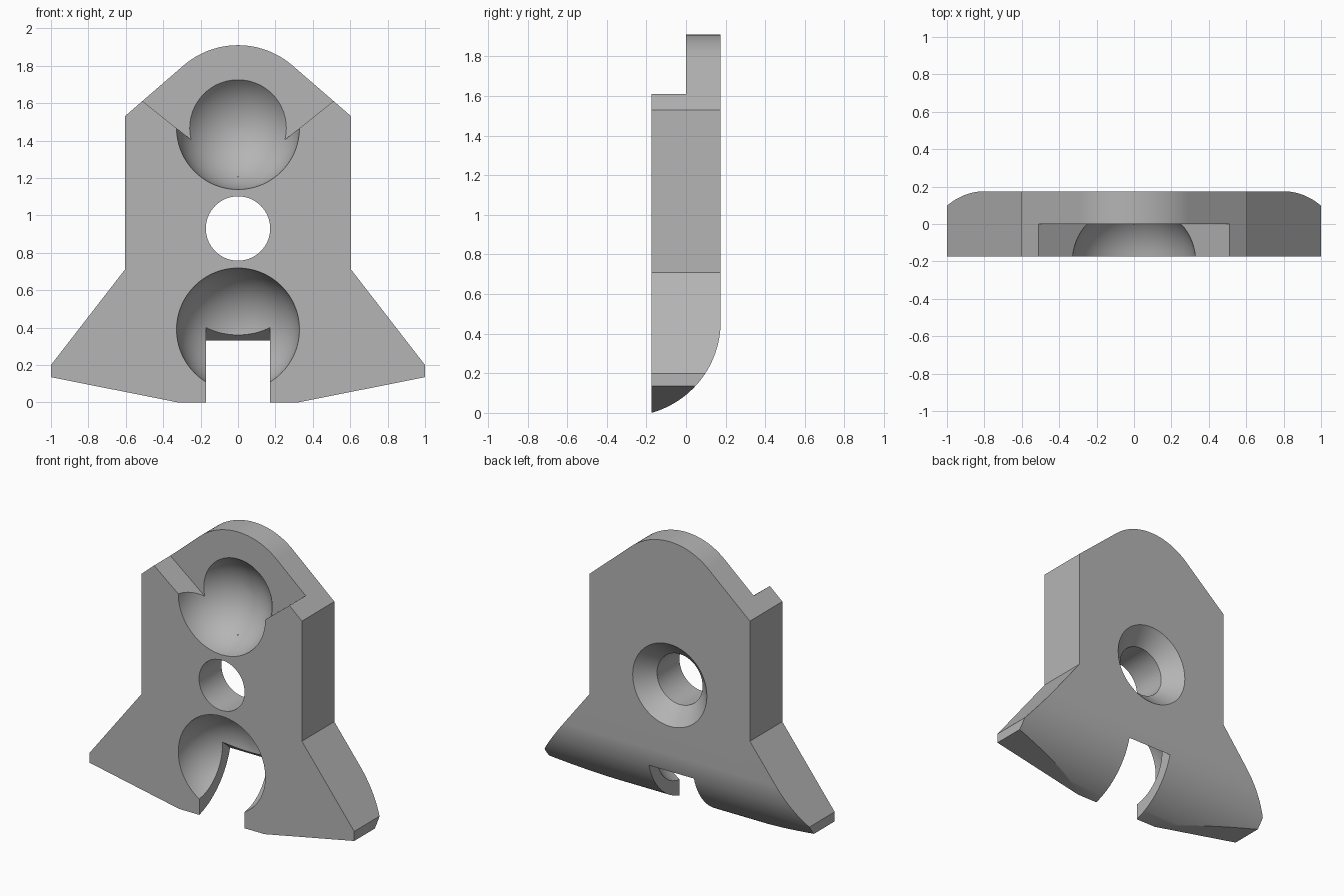
import bpy, bmesh, math
from mathutils import Matrix

if "Cube" in bpy.data.objects:
    bpy.data.objects.remove(bpy.data.objects["Cube"], do_unlink=True)

HALF = 0.175          # half thickness of the plate
BALL_R, BALL_Y = 0.33, -0.205

grey = bpy.data.materials.new("plain grey")
grey.use_nodes = True
grey.diffuse_color = (0.46, 0.46, 0.46, 1)
grey.node_tree.nodes["Principled BSDF"].inputs["Base Color"].default_value = grey.diffuse_color


def finish(name, bm):
    bmesh.ops.recalc_face_normals(bm, faces=bm.faces)
    mesh = bpy.data.meshes.new(name)
    bm.to_mesh(mesh)
    bm.free()
    mesh.materials.append(grey)
    ob = bpy.data.objects.new(name, mesh)
    bpy.context.collection.objects.link(ob)
    return ob


def prism(name, points, start, end, axis):
    """Extrude a 2D outline: axis 'y' takes (x, z) points, axis 'x' takes (y, z)."""
    bm = bmesh.new()
    place = (lambda a, b: (a, start, b)) if axis == "y" else (lambda a, b: (start, a, b))
    face = bm.faces.new([bm.verts.new(place(a, b)) for a, b in points])
    new = bmesh.ops.extrude_face_region(bm, geom=[face])["geom"]
    d = end - start
    bmesh.ops.translate(bm, vec=(0, d, 0) if axis == "y" else (d, 0, 0),
                        verts=[v for v in new if isinstance(v, bmesh.types.BMVert)])
    return finish(name, bm)


def ball(name, z):
    bm = bmesh.new()
    bmesh.ops.create_uvsphere(bm, u_segments=72, v_segments=36, radius=BALL_R,
                              matrix=Matrix.Translation((0, BALL_Y, z)) @ Matrix.Rotation(math.pi / 2, 4, "X"))
    return finish(name, bm)


def lathe(name, profile, z, steps=64):
    """Spin a (radius, y) profile around the y direction at height z."""
    bm = bmesh.new()
    rings = [[bm.verts.new((r * math.cos(math.tau * i / steps), y, z + r * math.sin(math.tau * i / steps)))
              for i in range(steps)] for r, y in profile]
    for a, b in zip(rings, rings[1:]):
        for i in range(steps):
            j = (i + 1) % steps
            bm.faces.new((a[i], a[j], b[j], b[i]))
    bm.faces.new(rings[0])
    bm.faces.new(rings[-1])
    return finish(name, bm)


# Plate outline: flared foot, straight sides, sloped shoulders, round top
right = [(0.32, 0), (1, 0.135), (1, 0.2), (0.605, 0.71), (0.605, 1.53)]
slope = math.radians(40.6)
top = [(0.445 * math.sin(a), 1.465 + 0.445 * math.cos(a))
       for a in (slope * (1 - i / 12) for i in range(25))]
plate = prism("plate", right + top + [(-x, z) for x, z in reversed(right)], -HALF, HALF, "y")

# Rounded lower back edge
R, cz = 0.477, 0.46
arc = [(HALF - R + R * math.cos(a), cz - R * math.sin(a))
       for a in (math.pi / 2 * i / 32 for i in range(33))]
cutters = [prism("back_round_cutter", arc + [(HALF - R, -0.5), (1, -0.5), (1, cz)], -1.5, 1.5, "x")]

# Ball sockets, stepped V recess, countersunk hole and slanted slot
cutters += [ball("upper_socket_cutter", 1.467), ball("lower_socket_cutter", 0.39)]
cutters.append(prism("recess_cutter", [(0, 1.205), (1, 2.0), (1, 2.4), (-1, 2.4), (-1, 2.0)], -0.4, 0, "y"))
cutters.append(lathe("hole_cutter", [(0.172, -0.4), (0.172, HALF - 0.108), (0.28, HALF), (0.38, HALF + 0.1)], 0.93))
cutters.append(prism("slot_cutter", [(-0.25, -0.2), (0.3, -0.2), (0.3, 0.211), (-0.18, 0.619), (-0.25, 0.619)],
                     -0.17, 0.17, "x"))

bpy.ops.object.select_all(action="DESELECT")
bpy.context.view_layer.objects.active = plate
plate.select_set(True)
for cutter in cutters:
    mod = plate.modifiers.new(cutter.name, "BOOLEAN")
    mod.operation, mod.solver, mod.object = "DIFFERENCE", "EXACT", cutter
    bpy.ops.object.modifier_apply(modifier=mod.name)
    bpy.data.objects.remove(cutter, do_unlink=True)

# Smooth curves with crisp edges
bpy.ops.object.shade_smooth_by_angle(angle=math.radians(25))
weighted = plate.modifiers.new("even shading", "WEIGHTED_NORMAL")
weighted.keep_sharp = True
